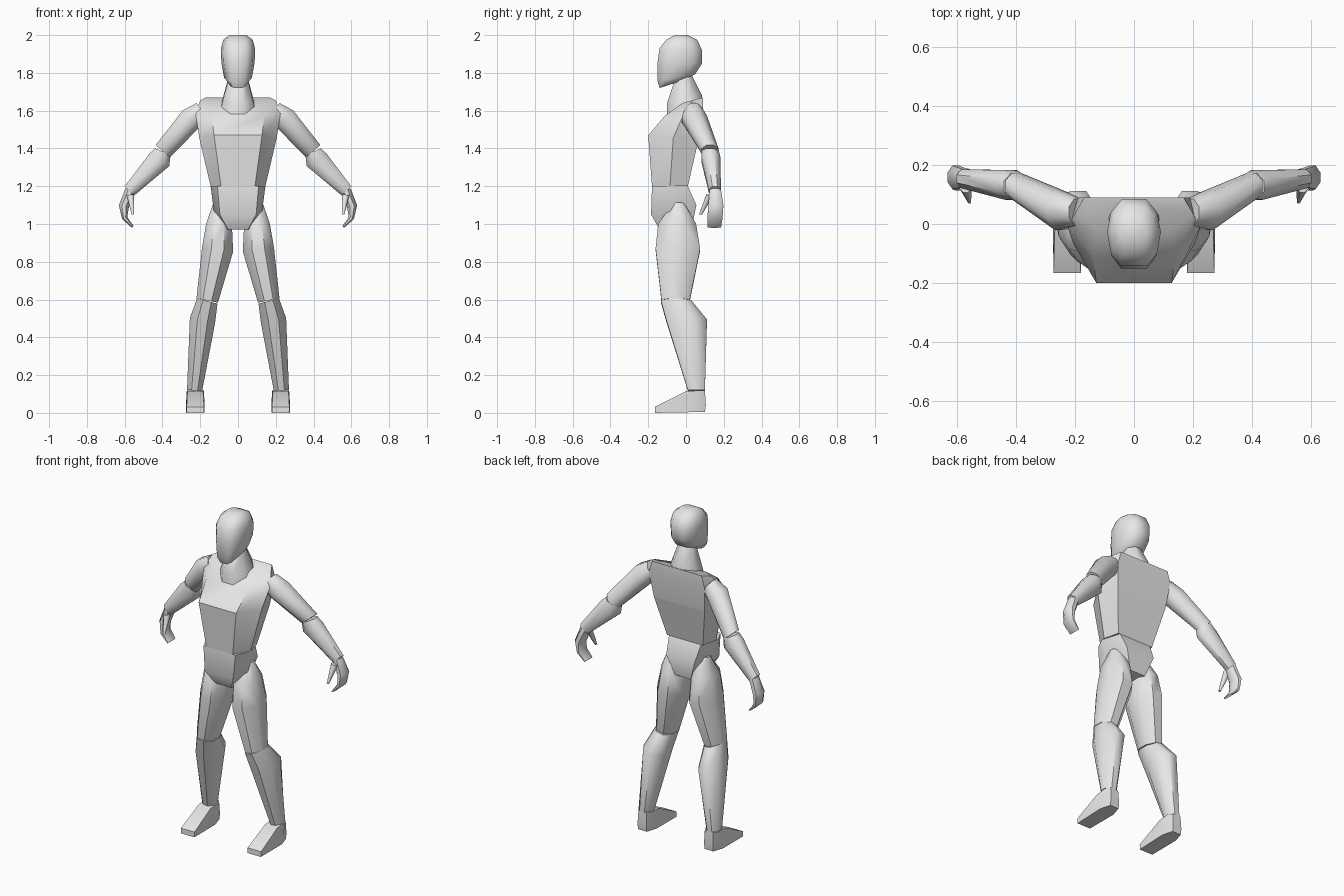
import bpy, bmesh, math
from mathutils import Vector

if "Cube" in bpy.data.objects:
    bpy.data.objects.remove(bpy.data.objects["Cube"])

grey = bpy.data.materials.new("light_grey")
grey.diffuse_color = (0.8, 0.8, 0.8, 1)
grey.use_nodes = True
grey.node_tree.nodes["Principled BSDF"].inputs["Base Color"].default_value = grey.diffuse_color

X, Y = Vector((1, 0, 0)), Vector((0, 1, 0))


def outline(*half):
    """Closed section from one half: (t along the A-B line, s sideways)."""
    return [*half] + [(t, -s) for t, s in reversed(half)]


CHEST = outline((0, .62), (.5, 1), (1, .84))
HIPS = outline((0, .75), (.4, 1), (1, .75))
ROUND = outline((0, .42), (.3, 1), (.7, 1), (1, .42))
SKULL = outline((0, .5), (.18, .86), (.5, 1), (.8, .86), (1, .45))
SHOE = outline((0, .92), (.75, 1), (1, .6))


def loft(name, rings, section, across, angle, side=1):
    """Skin rings (A, B, half width) with one section; side=-1 mirrors in x."""
    bm = bmesh.new()
    loops = []
    for a, b, w in rings:
        points = [a.lerp(b, t) + across * (s * w) for t, s in section]
        loops.append([bm.verts.new((p.x * side, p.y, p.z)) for p in points])
    n = len(section)
    for lo, hi in zip(loops, loops[1:]):
        for i in range(n):
            j = (i + 1) % n
            bm.faces.new((lo[i], lo[j], hi[j], hi[i]))
    bm.faces.new(loops[0])
    bm.faces.new(loops[-1])
    bmesh.ops.recalc_face_normals(bm, faces=bm.faces)
    me = bpy.data.meshes.new(name)
    bm.to_mesh(me)
    bm.free()
    me.materials.append(grey)
    me.shade_smooth()
    me.set_sharp_from_angle(angle=math.radians(angle))
    ob = bpy.data.objects.new(name, me)
    bpy.context.collection.objects.link(ob)
    return ob


def stack(name, section, angle, *rows, x=0, side=1):
    """Upright part; rows are (front y, front z, back y, back z, half width)."""
    rings = [(Vector((x, yf, zf)), Vector((x, yb, zb)), w)
             for yf, zf, yb, zb, w in rows]
    return loft(name, rings, section, X, angle, side)


def limb(name, *stations):
    """Mirrored pair along a path; stations are (x, y, z, radius, half depth).
    Each ring is turned square to the path as seen from the front."""
    centres = [Vector(s[:3]) for s in stations]
    rings = []
    for i, (c, s) in enumerate(zip(centres, stations)):
        steps = [b - a for a, b in zip(centres, centres[1:])][max(i - 1, 0):i + 1]
        d = sum((Vector((v.x, 0, v.z)).normalized() for v in steps), Vector())
        out = Vector((-d.z, 0, d.x)).normalized() * s[3]
        rings.append((c + out, c - out, s[4]))
    for side, label in ((1, "left"), (-1, "right")):
        loft(f"{label}_{name}", rings, ROUND, Y, 50, side)


# Trunk, with a flat lower back panel
torso = stack("torso", CHEST, 42,
              (-.18, 1.2, .01, 1.2, .145), (-.2, 1.47, .065, 1.44, .205),
              (-.11, 1.575, .09, 1.6, .225), (-.02, 1.64, .09, 1.67, .2))
for f in torso.data.polygons:
    if f.normal.y > .9 and f.center.z < 1.4:
        f.use_smooth = False
stack("pelvis", HIPS, 42,
      (-.18, 1.2, .01, 1.2, .145), (-.185, 1.05, .055, 1.1, .128),
      (-.14, .97, .03, .98, .07))

# Neck and head
stack("neck", ROUND, 60,
      (-.1, 1.57, .08, 1.64, .095), (-.1, 1.64, .085, 1.68, .08),
      (-.06, 1.76, .03, 1.79, .05))
stack("head", SKULL, 60,
      (-.14, 1.72, 0, 1.765, .045), (-.15, 1.755, .05, 1.795, .074),
      (-.15, 1.86, .085, 1.85, .088), (-.14, 1.93, .085, 1.92, .091),
      (-.105, 1.975, .06, 1.975, .078), (-.06, 2, .01, 2, .045))

# Arms
limb("upper_arm", (.19, .04, 1.6, .05, .045), (.25, .045, 1.555, .063, .066),
     (.398, .128, 1.385, .05, .045))
limb("forearm", (.398, .128, 1.383, .045, .045), (.416, .132, 1.34, .062, .05),
     (.575, .153, 1.175, .035, .032))
limb("hand", (.57, .155, 1.178, .028, .03), (.604, .158, 1.095, .027, .04),
     (.6, .153, 1.032, .015, .04), (.557, .15, .984, .006, .036))
limb("thumb", (.57, .127, 1.155, .02, .02), (.557, .077, 1.05, .006, .008))

# Legs
limb("thigh", (.09, -.04, 1.11, .04, .03), (.1, -.047, 1, .068, .1),
     (.108, -.043, .865, .083, .118), (.163, -.055, .595, .058, .075))
limb("calf", (.163, -.053, .592, .056, .08), (.188, .003, .49, .068, .108),
     (.23, .055, .118, .04, .045))
for side, label in ((1, "left"), (-1, "right")):
    stack(f"{label}_foot", SHOE, 50,
          (-.165, 0, .1, .005, .049), (-.165, .032, .105, .04, .05),
          (0, .115, .1, .12, .045), x=.226, side=side)
